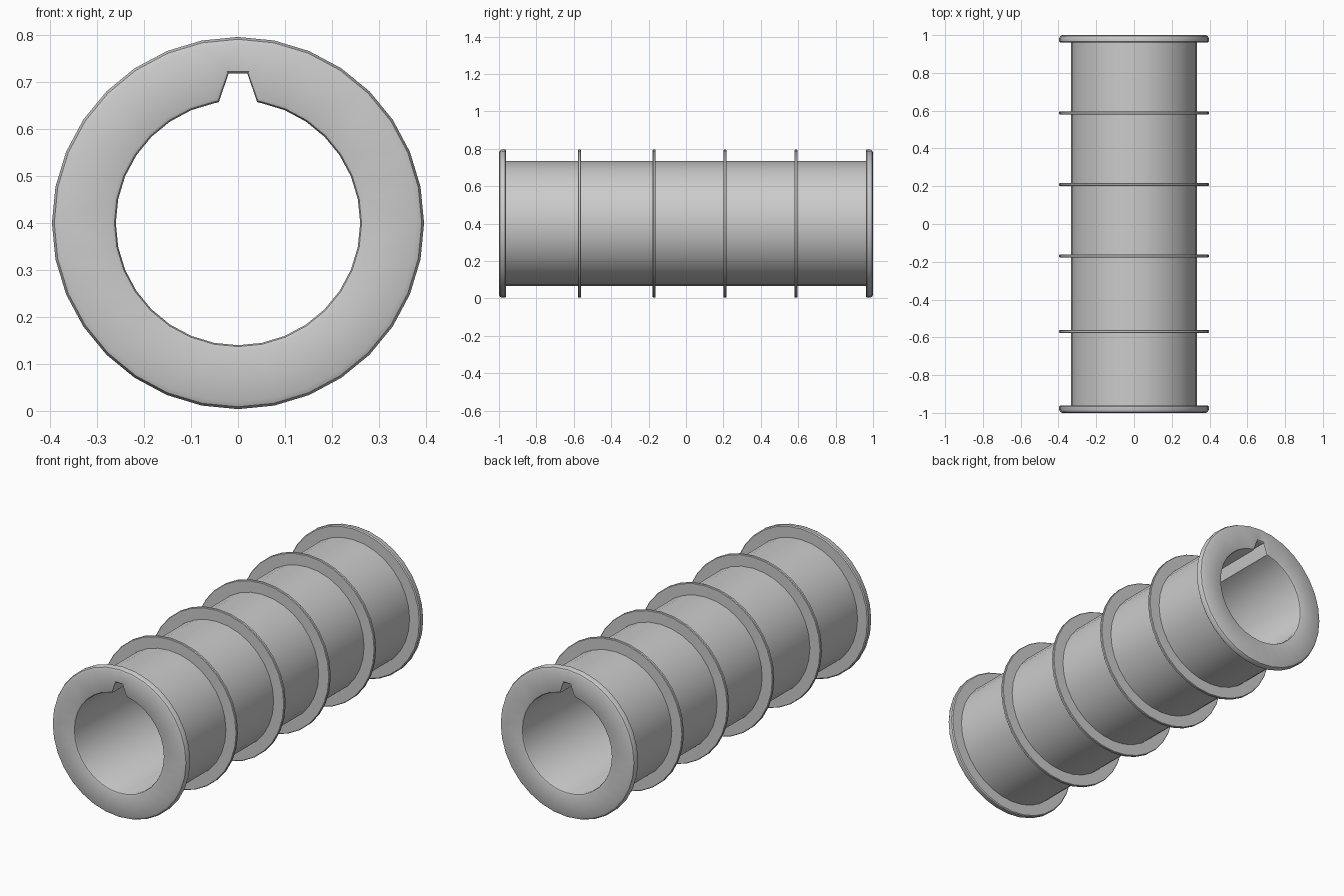
import bpy, bmesh, math

if "Cube" in bpy.data.objects:
    bpy.data.objects.remove(bpy.data.objects["Cube"])

SEG = 32
ZC = 0.4                     # height of the axis
R_RIM, R_TUBE, R_BORE = 0.396, 0.334, 0.26


def circle(r):
    return [(r * math.sin(2 * math.pi * i / SEG), r * math.cos(2 * math.pi * i / SEG))
            for i in range(SEG)]


def bore_outline(grow):
    # round bore whose top vertex is replaced by a tapered keyway
    r = R_BORE + grow
    key = [(-0.041 - grow * 0.4, r - 0.003), (-0.02 - grow * 0.4, 0.318 + grow * 0.5)]
    key += [(-x, z) for x, z in reversed(key)]
    return key + circle(r)[1:]


def skin(bm, sections, closed=False):
    # join (y, outline) sections into a continuous wall
    loops = [[bm.verts.new((x, y, z + ZC)) for x, z in pts] for y, pts in sections]
    pairs = list(zip(loops, loops[1:]))
    if closed:
        pairs.append((loops[-1], loops[0]))
    for a, b in pairs:
        n = len(a)
        for i in range(n):
            j = (i + 1) % n
            bm.faces.new((a[i], a[j], b[j], b[i]))
    return loops


def finish(bm, name):
    bmesh.ops.recalc_face_normals(bm, faces=bm.faces)
    me = bpy.data.meshes.new(name)
    bm.to_mesh(me)
    bm.free()
    ob = bpy.data.objects.new(name, me)
    bpy.context.collection.objects.link(ob)
    bpy.ops.object.select_all(action='DESELECT')
    ob.select_set(True)
    bpy.context.view_layer.objects.active = ob
    bpy.ops.object.shade_smooth_by_angle(angle=math.radians(40))


def loop_edges(bm, loop):
    return [bm.edges.get((loop[i], loop[i - 1])) for i in range(len(loop))]


# Sleeve with rounded end flanges and a keyed bore
bm = bmesh.new()
half = [(-1.0, R_RIM - 0.016), (-0.995, R_RIM - 0.005), (-0.984, R_RIM),
        (-0.967, R_RIM), (-0.962, R_RIM - 0.005), (-0.962, R_TUBE)]
profile = half + [(-y, r) for y, r in reversed(half)]
outer = skin(bm, [(y, circle(r)) for y, r in profile])
edge = [(-1.0, 0.01), (-0.997, 0.003), (-0.99, 0.0)]
bore = edge + [(-y, g) for y, g in reversed(edge)]
inner = skin(bm, [(y, bore_outline(g)) for y, g in bore])
for k in (0, -1):
    bmesh.ops.triangle_fill(bm, use_beauty=True,
                            edges=loop_edges(bm, outer[k]) + loop_edges(bm, inner[k]))
finish(bm, "sleeve")

# Thin fins around the sleeve
for n, y in enumerate((-0.57, -0.17, 0.208, 0.588), 1):
    bm = bmesh.new()
    fin = [(-0.008, R_TUBE - 0.01), (-0.008, R_RIM - 0.003), (-0.005, R_RIM)]
    fin += [(-d, r) for d, r in reversed(fin)]
    skin(bm, [(y + d, circle(r)) for d, r in fin], closed=True)
    finish(bm, f"fin_{n}")
